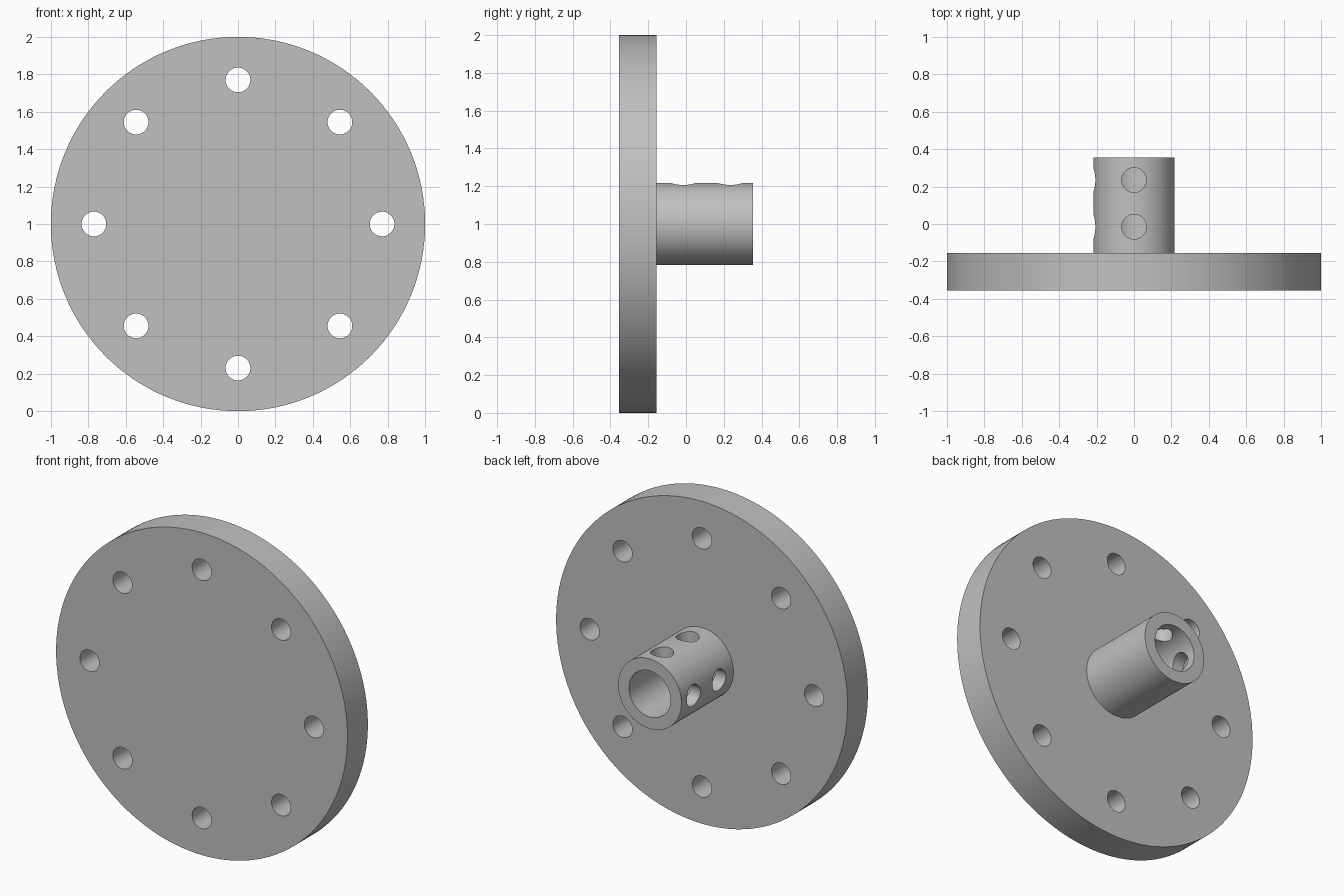
import bpy
from math import pi, sin, cos
from mathutils import Vector

default = bpy.data.objects.get("Cube")
if default:
    bpy.data.objects.remove(default, do_unlink=True)

# Main sizes
FRONT, FACE, END = -0.355, -0.155, 0.355
CENTRE_Z = 1.0
HOLE_R = 0.066
BOLT_CIRCLE = 0.77

metal = bpy.data.materials.new("grey metal")
metal.use_nodes = True
grey = (0.53, 0.53, 0.53, 1)
metal.diffuse_color = grey
metal.node_tree.nodes["Principled BSDF"].inputs["Base Color"].default_value = grey


def rod(name, start, end, radius, sides):
    """Cylinder running between two points."""
    start, end = Vector(start), Vector(end)
    axis = end - start
    bpy.ops.mesh.primitive_cylinder_add(
        vertices=sides, radius=radius, depth=axis.length,
        location=(start + end) / 2,
        rotation=axis.to_track_quat("Z", "Y").to_euler())
    obj = bpy.context.object
    obj.name = name
    obj.data.materials.append(metal)
    return obj


def drill(target, start, end, radius, sides=48):
    """Cut a round hole and discard the cutter."""
    cutter = rod("cutter", start, end, radius, sides)
    cutter.hide_render = True
    mod = target.modifiers.new("hole", "BOOLEAN")
    mod.operation = "DIFFERENCE"
    mod.solver = "EXACT"
    mod.object = cutter
    bpy.context.view_layer.objects.active = target
    bpy.ops.object.modifier_apply(modifier=mod.name)
    bpy.data.objects.remove(cutter, do_unlink=True)


def smooth(obj):
    bpy.ops.object.select_all(action="DESELECT")
    obj.select_set(True)
    bpy.context.view_layer.objects.active = obj
    bpy.ops.object.shade_smooth_by_angle(angle=pi / 6)


# Round flange with a ring of eight bolt holes
flange = rod("flange", (0, FRONT, CENTRE_Z), (0, FACE, CENTRE_Z), 1.0, 128)
for i in range(8):
    a = i * pi / 4
    x, z = BOLT_CIRCLE * cos(a), CENTRE_Z + BOLT_CIRCLE * sin(a)
    drill(flange, (x, FRONT - 0.1, z), (x, FACE + 0.1, z), HOLE_R)

# Hub tube, bored down to the flange
hub = rod("hub", (0, FACE, CENTRE_Z), (0, END, CENTRE_Z), 0.217, 96)
drill(hub, (0, FACE - 0.1, CENTRE_Z), (0, END + 0.1, CENTRE_Z), 0.143, 64)

# Two pairs of set screw holes, on the top and on the -x side
for y in (-0.015, 0.235):
    for direction in (Vector((0, 0, 1)), Vector((-1, 0, 0))):
        middle = Vector((0, y, CENTRE_Z))
        drill(hub, middle, middle + direction * 0.4, HOLE_R)

for part in (flange, hub):
    smooth(part)
